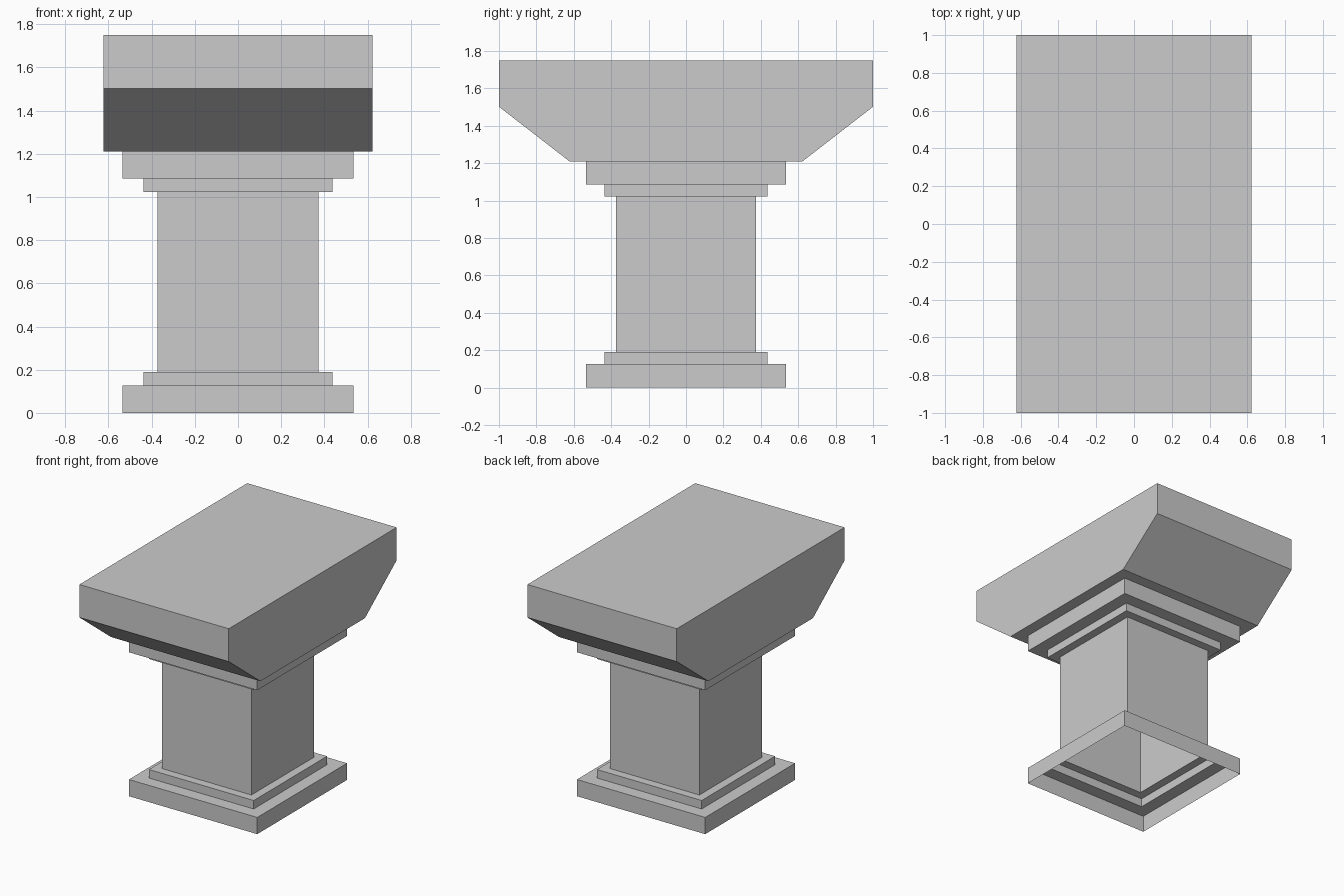
import bpy, bmesh

if "Cube" in bpy.data.objects:
    bpy.data.objects.remove(bpy.data.objects["Cube"])


def shell(name, rings, cap_top=False):
    """Loft a thin, open-bottomed shell through rectangles (half_x, half_y, z)."""
    bm = bmesh.new()
    loops = [[bm.verts.new((sx * hx, sy * hy, z))
              for sx, sy in ((-1, -1), (1, -1), (1, 1), (-1, 1))]
             for hx, hy, z in rings]
    for low, high in zip(loops, loops[1:]):
        for i in range(4):
            j = (i + 1) % 4
            bm.faces.new((low[i], low[j], high[j], high[i]))
    if cap_top:
        bm.faces.new(loops[-1])
    mesh = bpy.data.meshes.new(name)
    bm.to_mesh(mesh)
    bm.free()
    obj = bpy.data.objects.new(name, mesh)
    bpy.context.collection.objects.link(obj)
    return obj


SHAFT, STEP, PLINTH, TOP = 0.373, 0.437, 0.535, 0.623


def square(half, z):
    return (half, half, z)


# Stepped base, hollow underneath
shell("base", [square(PLINTH, 0), square(PLINTH, 0.126), square(STEP, 0.126),
               square(STEP, 0.19), square(SHAFT, 0.19)])

# Square shaft
shell("shaft", [square(SHAFT, 0.19), square(SHAFT, 1.023)])

# Stepped capital, mirroring the base
shell("capital", [square(SHAFT, 1.023), square(STEP, 1.023), square(STEP, 1.085),
                  square(PLINTH, 1.085), square(PLINTH, 1.21)])

# Table top: flat underside, flared ends, vertical rim and closed top
shell("table_top", [square(PLINTH, 1.21), square(TOP, 1.21),
                    (TOP, 1.0, 1.502), (TOP, 1.0, 1.75)], cap_top=True)
